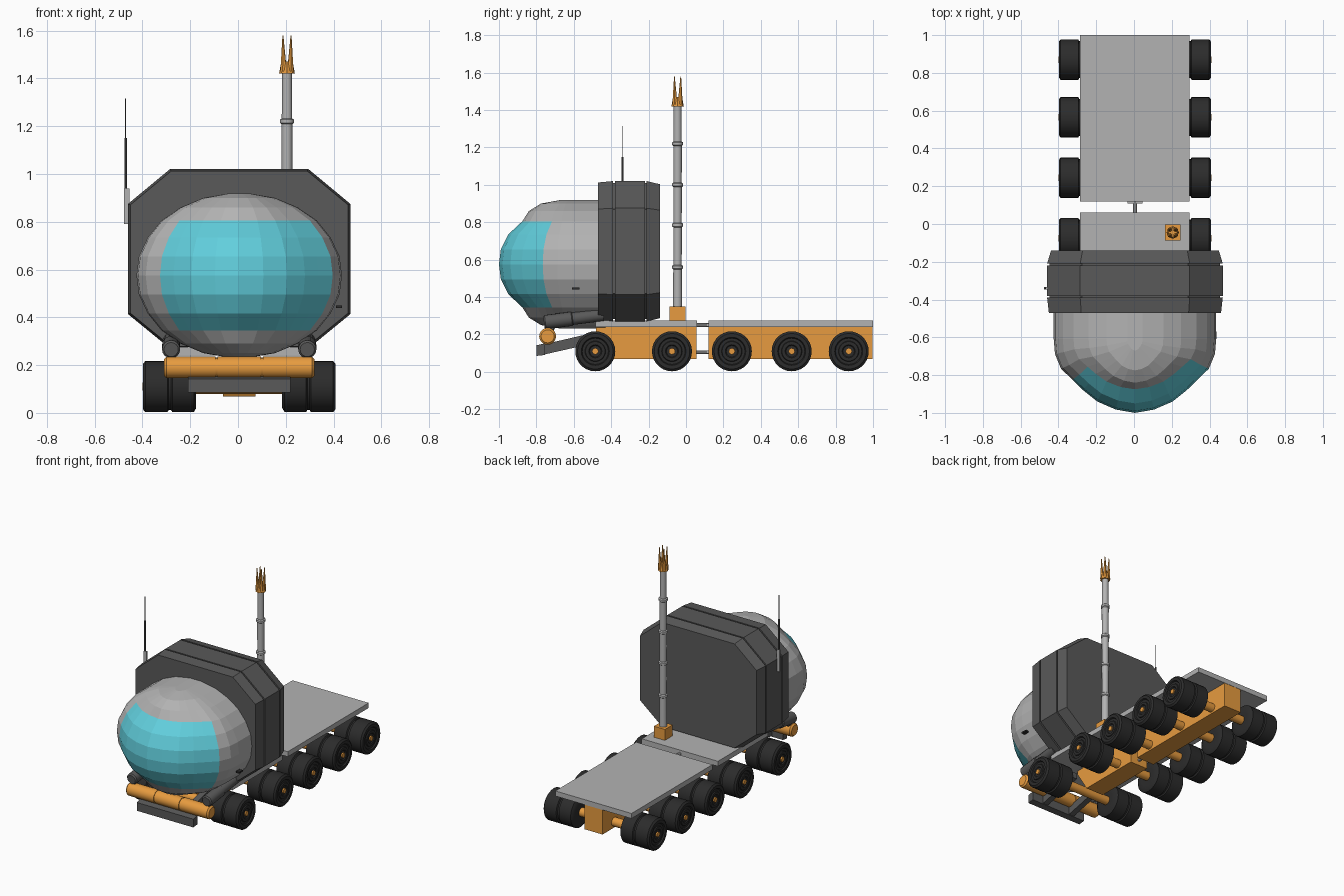
import bpy, bmesh, math
from mathutils import Vector

if "Cube" in bpy.data.objects:
    bpy.data.objects.remove(bpy.data.objects["Cube"])

CX = 0.005  # body centre line


def mat(name, r, g, b):
    m = bpy.data.materials.new(name)
    m.diffuse_color = (r, g, b, 1)
    m.use_nodes = True
    m.node_tree.nodes["Principled BSDF"].inputs["Base Color"].default_value = m.diffuse_color
    return m


ORANGE = mat("orange_paint", 0.80, 0.33, 0.05)
GLASS = mat("tinted_glass", 0.12, 0.62, 0.72)
DARK = mat("dark_panel", 0.10, 0.10, 0.10)
RUBBER = mat("rubber", 0.025, 0.025, 0.025)
LIGHT = mat("light_grey", 0.45, 0.45, 0.45)


def loft(name, rings, material, smooth=False):
    """Skin a list of equal-length closed rings and cap both ends."""
    bm = bmesh.new()
    vs = [[bm.verts.new(p) for p in ring] for ring in rings]
    n = len(rings[0])
    for a, b in zip(vs, vs[1:]):
        for i in range(n):
            j = (i + 1) % n
            bm.faces.new((a[i], a[j], b[j], b[i]))
    bm.faces.new(vs[0])
    bm.faces.new(vs[-1])
    bmesh.ops.recalc_face_normals(bm, faces=bm.faces)
    me = bpy.data.meshes.new(name)
    bm.to_mesh(me)
    bm.free()
    ob = bpy.data.objects.new(name, me)
    bpy.context.collection.objects.link(ob)
    me.materials.append(material)
    if smooth:
        bpy.ops.object.select_all(action='DESELECT')
        ob.select_set(True)
        bpy.context.view_layer.objects.active = ob
        bpy.ops.object.shade_smooth_by_angle(angle=math.radians(32))
    return ob


def tube(name, start, end, profile, material, n=16, smooth=True):
    """Lathe a profile of (distance, radius) along the line start-end."""
    start, end = Vector(start), Vector(end)
    d = (end - start).normalized()
    q = d.to_track_quat('Z', 'Y')
    rings = [[start + q @ Vector((r * math.cos(2 * math.pi * i / n),
                                  r * math.sin(2 * math.pi * i / n), t))
              for i in range(n)] for t, r in profile]
    return loft(name, rings, material, smooth)


def rod(name, start, end, r, material, n=16, r2=None):
    length = (Vector(end) - Vector(start)).length
    return tube(name, start, end, [(0, r), (length, r if r2 is None else r2)], material, n)


def box(name, x, y, z, material):
    return loft(name, [[(x[0], y[0], h), (x[1], y[0], h), (x[1], y[1], h), (x[0], y[1], h)]
                       for h in z], material)


def side_plate(name, outline, x0, x1, material):
    """Extrude a (y, z) outline across x."""
    return loft(name, [[(x, y, z) for y, z in outline] for x in (x0, x1)], material)


# Cab dome: level outlines stacked in z, window faces coloured as glass
arc = [(1, 0), (0.985, 0.2), (0.91, 0.4), (0.77, 0.55), (0.64, 0.69),
       (0.465, 0.845), (0.235, 0.955), (0, 1)]
arc += [(-x, y) for x, y in reversed(arc[:-1])]
upper = [(0.0, 0.43, 0.39), (0.08, 0.42, 0.38), (0.16, 0.382, 0.34), (0.23, 0.325, 0.265),
         (0.285, 0.245, 0.23), (0.325, 0.15, 0.165), (0.344, 0.04, 0.06)]
levels = [(-h, w, d) for h, w, d in reversed(upper[1:])] + upper
dome_rings = [[(CX + w, -0.43, 0.575 + h)] +
              [(CX + w * fx, -0.61 - d * fy, 0.575 + h) for fx, fy in arc] +
              [(CX - w, -0.43, 0.575 + h)] for h, w, d in levels]
dome = loft("cab_dome", dome_rings, LIGHT)
dome.data.materials.append(GLASS)
n = len(dome_rings[0])
for k in range(len(levels) - 1):
    if levels[k][0] > -0.235 and levels[k + 1][0] < 0.235:
        for i in range(3, 13 - 1):
            dome.data.polygons[k * n + i].material_index = 1
box("door_handle", (0.41, 0.436), (-0.61, -0.57), (0.44, 0.45), RUBBER)

# Octagonal bulkhead with two grooves
octo = [(0.465, -0.232), (0.465, 0.23), (0.29, 0.375), (-0.29, 0.375),
        (-0.465, 0.23), (-0.465, -0.232), (-0.29, -0.375), (0.29, -0.375)]
steps = [(-0.47, 0.98), (-0.39, 1), (-0.39, 0.97), (-0.38, 0.97), (-0.38, 1),
         (-0.22, 1), (-0.22, 0.97), (-0.21, 0.97), (-0.21, 1), (-0.14, 0.955)]
loft("bulkhead", [[(CX + x * s, y, 0.645 + z * s) for x, z in octo] for y, s in steps], DARK)

# Decks and chassis beams
box("front_deck", (CX - 0.29, CX + 0.29), (-0.485, 0.06), (0.24, 0.275), LIGHT)
box("rear_deck", (CX - 0.29, CX + 0.29), (0.12, 1.0), (0.24, 0.275), LIGHT)
side_plate("front_beam", [(-0.48, 0.24), (-0.48, 0.21), (-0.39, 0.068), (0.055, 0.068),
                          (0.055, 0.24)], CX - 0.068, CX + 0.068, ORANGE)
box("rear_beam", (CX - 0.068, CX + 0.068), (0.12, 0.998), (0.07, 0.24), ORANGE)
for z in (0.105, 0.25):
    rod("coupling_pin", (CX, 0.05, z), (CX, 0.125, z), 0.01, LIGHT, 8)
    box("coupling_plate", (CX - 0.04, CX + 0.04), (0.108, 0.12), (z - 0.008, z + 0.008), LIGHT)

# Axles and twin wheels
tyre = [(0, 0.06), (0, 0.09), (0.01, 0.107), (0.1, 0.107), (0.105, 0.098), (0.115, 0.098),
        (0.12, 0.107), (0.213, 0.107), (0.223, 0.095), (0.223, 0.075), (0.215, 0.07),
        (0.215, 0.055), (0.221, 0.052), (0.221, 0.035), (0.215, 0.03)]
for y in (-0.485, -0.075, 0.245, 0.565, 0.87):
    rod("axle", (CX - 0.25, y, 0.11), (CX + 0.25, y, 0.11), 0.03, ORANGE)
    for s in (-1, 1):
        a, b = (CX + s * 0.18, y, 0.11), (CX + s * 0.405, y, 0.11)
        tube("twin_wheel", a, b, tyre, RUBBER, 28)
        rod("wheel_hub", (CX + s * 0.38, y, 0.11), (CX + s * 0.404, y, 0.11), 0.017, ORANGE, 12)

# Front bumper roller, guard plate and side tubes
roller = [(0, 0.035), (0.01, 0.045)]
for t in (0.22, 0.41):
    roller += [(t - 0.004, 0.045), (t - 0.004, 0.041), (t + 0.004, 0.041), (t + 0.004, 0.045)]
roller += [(0.62, 0.045), (0.63, 0.035)]
tube("bumper_roller", (CX - 0.315, -0.74, 0.19), (CX + 0.315, -0.74, 0.19), roller, ORANGE, 20)
side_plate("guard_plate", [(-0.80, 0.085), (-0.80, 0.142), (-0.755, 0.152), (-0.755, 0.09)],
           CX - 0.215, CX + 0.215, DARK)
for s in (-1, 1):
    side_plate("guard_arm", [(-0.77, 0.09), (-0.77, 0.145), (-0.49, 0.21), (-0.46, 0.20),
                             (-0.46, 0.16)], CX + s * 0.09, CX + s * 0.13, DARK)
    tube("side_tube", (CX + s * 0.285, -0.76, 0.265), (CX + s * 0.285, -0.44, 0.305),
         [(0, 0.03), (0.008, 0.038), (0.15, 0.038), (0.155, 0.033), (0.32, 0.033)], DARK)
    rod("bumper_bracket", (CX + s * 0.285, -0.74, 0.2), (CX + s * 0.285, -0.70, 0.27), 0.018, DARK, 8)

# Mast with collars and a pronged tip
MX, MY = 0.205, -0.045
box("mast_base", (MX - 0.042, MX + 0.042), (MY - 0.042, MY + 0.042), (0.27, 0.35), ORANGE)
pole = [(0, 0.025)]
for z in (0.56, 0.785, 1.0, 1.22):
    t = z - 0.34
    pole += [(t - 0.012, 0.023), (t - 0.007, 0.029), (t + 0.007, 0.029), (t + 0.012, 0.022)]
pole += [(1.09, 0.021)]
tube("mast_pole", (MX, MY, 0.34), (MX, MY, 1.43), pole, LIGHT)
tube("mast_tip_collar", (MX, MY, 1.42), (MX, MY, 1.48), [(0, 0.033), (0.05, 0.024)], ORANGE, 8)
for k in range(4):
    a = math.pi / 4 + k * math.pi / 2
    c, s = math.cos(a), math.sin(a)
    rod("mast_prong", (MX + 0.02 * c, MY + 0.02 * s, 1.43),
        (MX + 0.024 * c, MY + 0.024 * s, 1.58), 0.014, ORANGE, 6, 0.002)

# Whip antenna on the left of the bulkhead
box("antenna_foot", (-0.477, -0.455), (-0.346, -0.334), (0.79, 0.94), LIGHT)
rod("antenna_lower", (-0.47, -0.34, 0.93), (-0.47, -0.34, 1.15), 0.005, DARK, 8)
rod("antenna_whip", (-0.47, -0.34, 1.15), (-0.47, -0.34, 1.315), 0.002, DARK, 6)
